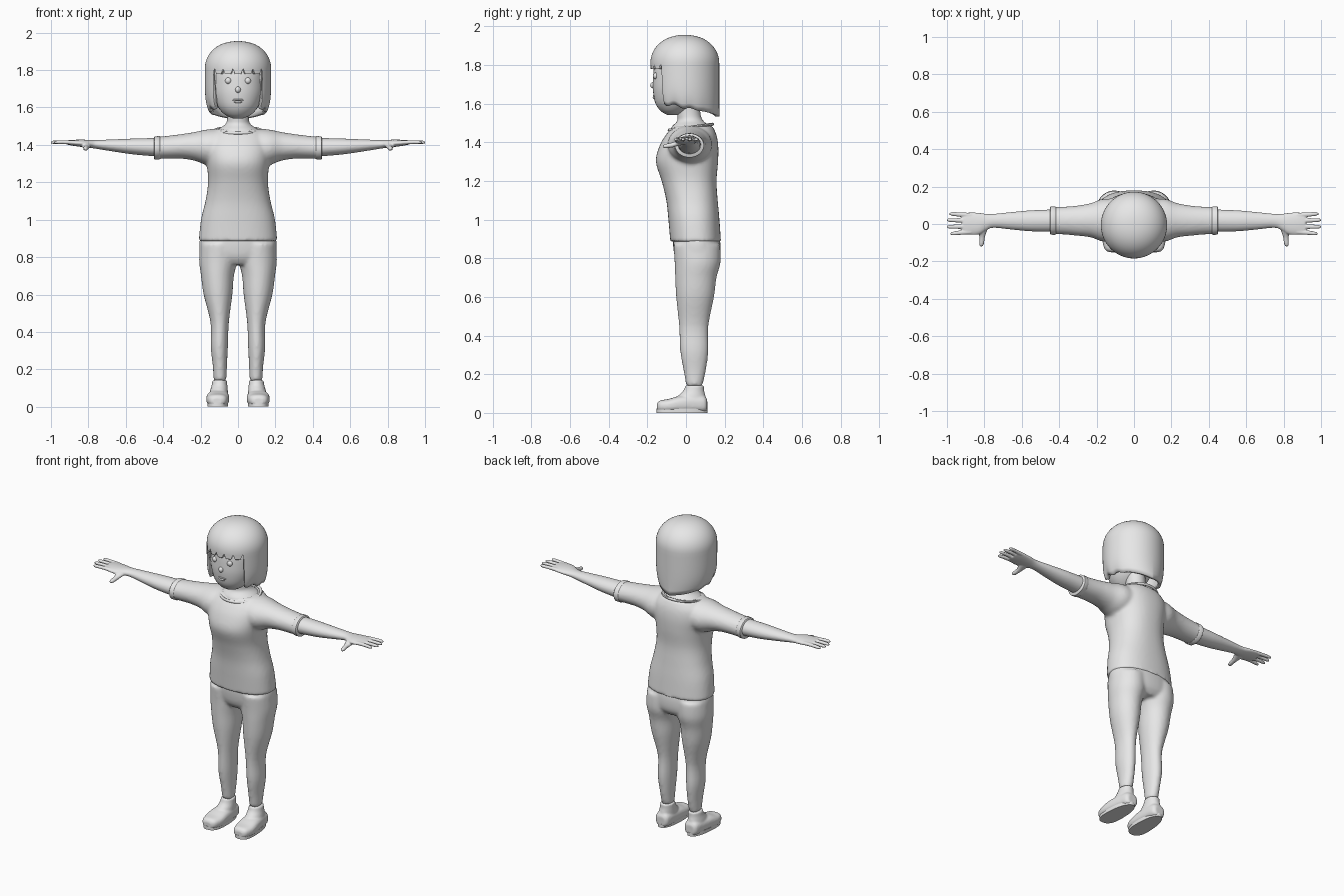
import bpy, bmesh, math
from mathutils import Matrix, Vector

grey = bpy.data.materials.new("plain grey")
grey.diffuse_color = (0.8, 0.8, 0.8, 1)


def spline(rings, steps):
    """Smooth the ring list with a Catmull-Rom curve."""
    pts = [Vector(r) for r in rings]
    out = []
    for i in range(len(pts) - 1):
        a, b, c, d = pts[max(i - 1, 0)], pts[i], pts[i + 1], pts[min(i + 2, len(pts) - 1)]
        for s in range(steps):
            t = s / steps
            out.append((2 * b + (c - a) * t + (2 * a - 5 * b + 4 * c - d) * t * t
                        + (3 * b - a - 3 * c + d) * t ** 3) / 2)
    return out + [pts[-1]]


def loft(bm, axis, rings, side=1, n=32, power=2.0, steps=4):
    """Closed body along an axis; ring = (position, centre a, centre b, radius a, radius b)."""
    loops = []
    for t, a, b, ra, rb in spline(rings, steps):
        loop = []
        for k in range(n):
            c, s = math.cos(2 * math.pi * k / n), math.sin(2 * math.pi * k / n)
            u = a + ra * math.copysign(abs(c) ** (2 / power), c)
            v = b + rb * math.copysign(abs(s) ** (2 / power), s)
            x, y, z = {"x": (t, u, v), "y": (u, t, v), "z": (u, v, t)}[axis]
            loop.append(bm.verts.new((x * side, y, z)))
        loops.append(loop)
    for p, q in zip(loops, loops[1:]):
        for k in range(n):
            bm.faces.new((p[k], p[(k + 1) % n], q[(k + 1) % n], q[k]))
    bm.faces.new(loops[0])
    bm.faces.new(loops[-1])


def ball(bm, pos, size):
    bmesh.ops.create_uvsphere(bm, u_segments=20, v_segments=12, radius=1,
                              matrix=Matrix.Translation(pos) @ Matrix.Diagonal((*size, 1)))


def finish(name, bm, voxel=0, smooth=0):
    bmesh.ops.recalc_face_normals(bm, faces=bm.faces)
    me = bpy.data.meshes.new(name)
    bm.to_mesh(me)
    bm.free()
    me.materials.append(grey)
    me.shade_smooth()
    me.set_sharp_from_angle(angle=math.radians(45))
    ob = bpy.data.objects.new(name, me)
    bpy.context.collection.objects.link(ob)
    if voxel:
        m = ob.modifiers.new("fuse", "REMESH")
        m.mode, m.voxel_size, m.use_smooth_shade = "VOXEL", voxel, True
    if smooth:
        m = ob.modifiers.new("soften", "SMOOTH")
        m.factor, m.iterations = 0.5, smooth
    return ob


# Shirt: torso and sleeves fused together
bm = bmesh.new()
loft(bm, "z", [(0.885, 0, 0.05, 0.21, 0.131), (1.0, 0, 0.041, 0.198, 0.132),
               (1.1, 0, 0.031, 0.174, 0.133), (1.2, 0, 0.016, 0.16, 0.142),
               (1.3, 0, 0.005, 0.167, 0.161), (1.38, 0, 0.015, 0.178, 0.152),
               (1.44, 0, 0.027, 0.168, 0.13), (1.485, 0, 0.036, 0.125, 0.1)], power=2.3, n=48)
for s in (1, -1):
    loft(bm, "x", [(0.06, 0.02, 1.39, 0.11, 0.1), (0.16, 0.02, 1.387, 0.115, 0.096),
                   (0.23, 0.02, 1.392, 0.092, 0.077), (0.3, 0.018, 1.392, 0.081, 0.066),
                   (0.38, 0.018, 1.387, 0.074, 0.061), (0.445, 0.018, 1.383, 0.073, 0.059)], s)
finish("shirt", bm, 0.01, 5)

# Sleeve cuffs
for s, label in ((1, "left"), (-1, "right")):
    bm = bmesh.new()
    loft(bm, "x", [(0.418, 0.018, 1.384, 0.073, 0.06), (0.422, 0.018, 1.384, 0.076, 0.063),
                   (0.446, 0.018, 1.383, 0.075, 0.062), (0.45, 0.018, 1.383, 0.07, 0.057)], s, steps=1)
    finish(label + "_cuff", bm)

# Collar: thin tilted band round the neckline
bm = bmesh.new()
rows = []
for k in range(48):
    a = 2 * math.pi * k / 48
    row = []
    for j in range(8):
        b = 2 * math.pi * j / 8
        g = 1 + 0.07 * math.cos(b)
        y = math.sin(a)
        row.append(bm.verts.new((0.122 * g * math.cos(a), 0.025 + 0.112 * g * y,
                                 1.478 + 0.015 * y + 0.008 * math.sin(b))))
    rows.append(row)
for k in range(48):
    p, q = rows[k], rows[(k + 1) % 48]
    for j in range(8):
        bm.faces.new((p[j], p[(j + 1) % 8], q[(j + 1) % 8], q[j]))
finish("collar", bm)

# Arms with hands, fingers and thumb
for s, label in ((1, "left"), (-1, "right")):
    bm = bmesh.new()
    loft(bm, "x", [(0.42, 0.018, 1.387, 0.06, 0.05), (0.55, 0.017, 1.391, 0.056, 0.043),
                   (0.65, 0.017, 1.396, 0.047, 0.034), (0.75, 0.017, 1.402, 0.037, 0.024),
                   (0.79, 0.01, 1.405, 0.044, 0.021), (0.83, 0.002, 1.408, 0.058, 0.02),
                   (0.88, 0.002, 1.411, 0.06, 0.016), (0.915, 0.002, 1.413, 0.054, 0.011)], s)
    for y0, y1, tip in ((0.047, 0.054, 0.985), (0.018, 0.021, 0.998),
                        (-0.013, -0.015, 0.998), (-0.042, -0.051, 0.98)):
        loft(bm, "x", [(0.87, y0, 1.412, 0.013, 0.011), (0.93, (y0 + y1) / 2, 1.414, 0.012, 0.01),
                       (tip - 0.012, y1, 1.414, 0.01, 0.009), (tip + 0.003, y1, 1.413, 0.004, 0.004)],
             s, n=16)
    loft(bm, "y", [(-0.12, 0.817, 1.379, 0.007, 0.006), (-0.105, 0.815, 1.38, 0.013, 0.011),
                   (-0.07, 0.812, 1.386, 0.015, 0.013), (-0.04, 0.812, 1.396, 0.025, 0.015),
                   (0.0, 0.81, 1.404, 0.035, 0.014)], s, n=16)
    finish(label + "_arm", bm, 0.0045, 2)

# Trousers: hips and legs fused together
bm = bmesh.new()
loft(bm, "z", [(0.76, 0, 0.06, 0.13, 0.09), (0.8, 0, 0.06, 0.195, 0.116),
               (0.87, 0, 0.056, 0.208, 0.123), (0.94, 0, 0.05, 0.19, 0.115)], power=2.2, n=48)
for s in (1, -1):
    loft(bm, "z", [(0.14, 0.096, 0.043, 0.034, 0.042), (0.22, 0.097, 0.045, 0.038, 0.058),
                   (0.32, 0.1, 0.043, 0.046, 0.073), (0.45, 0.098, 0.04, 0.049, 0.076),
                   (0.6, 0.107, 0.047, 0.077, 0.098), (0.7, 0.11, 0.051, 0.088, 0.107),
                   (0.78, 0.106, 0.06, 0.102, 0.119), (0.87, 0.104, 0.056, 0.1, 0.121)], s)
finish("trousers", bm, 0.01, 4)

# Shoes: foot and ankle fused, with a separate sole
for s, label in ((1, "left"), (-1, "right")):
    bm = bmesh.new()
    loft(bm, "y", [(-0.15, 0.111, 0.03, 0.025, 0.018), (-0.135, 0.11, 0.035, 0.046, 0.029),
                   (-0.09, 0.109, 0.037, 0.06, 0.035), (-0.03, 0.107, 0.045, 0.06, 0.043),
                   (0.05, 0.103, 0.047, 0.052, 0.045), (0.095, 0.102, 0.045, 0.044, 0.042),
                   (0.11, 0.102, 0.04, 0.028, 0.028)], s, power=2.6)
    loft(bm, "z", [(0.03, 0.105, 0.025, 0.052, 0.08), (0.08, 0.102, 0.028, 0.048, 0.074),
                   (0.115, 0.099, 0.04, 0.042, 0.054), (0.142, 0.098, 0.045, 0.039, 0.048)], s)
    finish(label + "_shoe", bm, 0.006, 3)
    bm = bmesh.new()
    for z in (0.0, 0.022):
        for k in range(40):
            a = 2 * math.pi * k / 40
            c, n = math.cos(a), math.sin(a)
            w = 0.054 - 0.01 * n
            bm.verts.new((s * (0.107 - 0.004 * n + w * math.copysign(abs(c) ** 0.8, c)),
                          -0.02 + 0.132 * math.copysign(abs(n) ** 0.8, n), z))
    v = list(bm.verts)
    for k in range(40):
        j = (k + 1) % 40
        bm.faces.new((v[k], v[j], v[40 + j], v[40 + k]))
    bm.faces.new(v[:40])
    bm.faces.new(v[40:])
    finish(label + "_sole", bm)

# Neck flaring into the neckline
bm = bmesh.new()
loft(bm, "z", [(1.44, 0, 0.026, 0.12, 0.108), (1.478, 0, 0.026, 0.112, 0.1),
               (1.51, 0, 0.022, 0.068, 0.068), (1.545, 0, 0.015, 0.057, 0.06),
               (1.62, 0, 0.01, 0.057, 0.06)])
finish("neck", bm)

# Head
bm = bmesh.new()
loft(bm, "z", [(1.541, 0, -0.065, 0.025, 0.03), (1.56, 0, -0.066, 0.068, 0.063),
               (1.6, 0, -0.055, 0.105, 0.103), (1.66, 0, -0.041, 0.13, 0.129),
               (1.72, 0, -0.031, 0.138, 0.14), (1.8, 0, -0.024, 0.135, 0.138),
               (1.87, 0, -0.018, 0.105, 0.105), (1.91, 0, -0.015, 0.04, 0.04)], n=40)
finish("head", bm)

# Face details
for s, label in ((1, "left"), (-1, "right")):
    bm = bmesh.new()
    ball(bm, (s * 0.052, -0.157, 1.743), (0.017, 0.014, 0.017))
    finish(label + "_eye", bm)
bm = bmesh.new()
ball(bm, (0, -0.169, 1.695), (0.015, 0.016, 0.017))
finish("nose", bm)
bm = bmesh.new()
ball(bm, (0, -0.158, 1.641), (0.034, 0.014, 0.007))
ball(bm, (0, -0.158, 1.63), (0.024, 0.014, 0.008))
finish("lips", bm)

# Bob haircut: dome with a notched fringe and long sides and back
bm = bmesh.new()
N, DOME, DROP = 192, 12, 10
top = bm.verts.new((0, -0.005, 1.955))
cols = []
for k in range(N):
    a = 2 * math.pi * k / N
    off = min(a, 2 * math.pi - a)            # angle away from the front
    deg = math.degrees(off)
    if deg < 47:
        low = 1.778 + 0.03 * max(0, math.cos(20 * off + math.pi)) ** 3
    else:
        low = 1.6 - 0.068 * (deg - 47) / 133 + 0.01 * math.sin(deg / 5) * max(0, 1 - (deg - 47) / 90)
    tuck = 0.13 * max(0, math.sin(off)) if deg >= 47 else 0
    ring = []
    for i in range(1, DOME + DROP + 1):
        if i <= DOME:
            u = i / DOME * math.pi / 2
            r, z = math.sin(u) ** 0.9, 1.81 + 0.145 * math.cos(u)
        else:
            t = (i - DOME) / DROP
            r, z = 1 - tuck * t ** 5, 1.81 + (low - 1.81) * t
        ring.append(bm.verts.new((0.177 * r * math.sin(a), -0.006 - 0.178 * r * math.cos(a), z)))
    cols.append(ring)
for k in range(N):
    p, q = cols[k], cols[(k + 1) % N]
    bm.faces.new((top, p[0], q[0]))
    for i in range(len(p) - 1):
        bm.faces.new((p[i], p[i + 1], q[i + 1], q[i]))
hair = finish("hair", bm)
m = hair.modifiers.new("thickness", "SOLIDIFY")
m.thickness, m.offset = 0.02, -1
